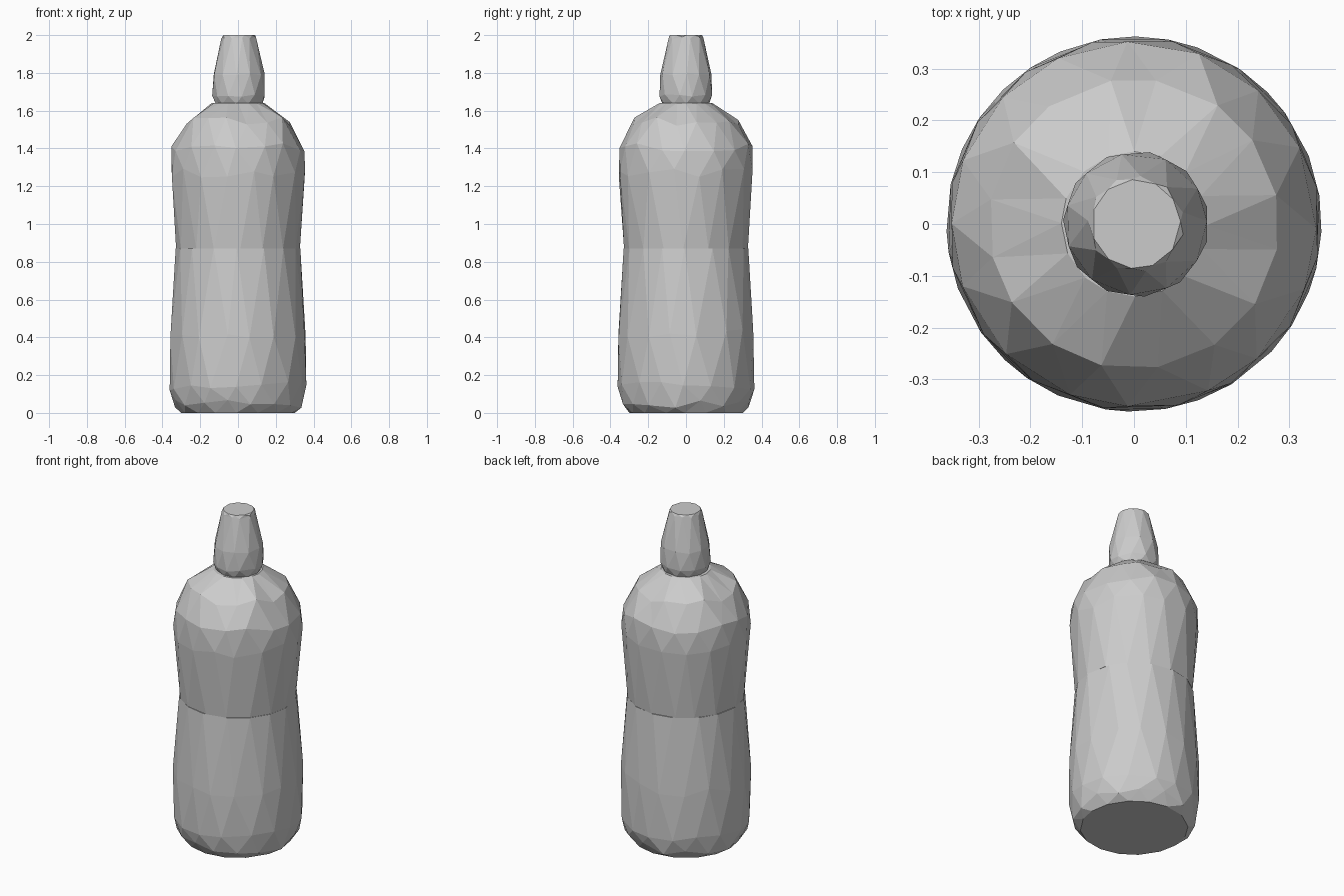
import bpy, bmesh, math, random

random.seed(4)
cube = bpy.data.objects.get("Cube")
if cube:
    bpy.data.objects.remove(cube)

grey = bpy.data.materials.new("plain grey")
grey.use_nodes = True
GREY = (0.6, 0.6, 0.6, 1)
grey.diffuse_color = GREY
grey.node_tree.nodes["Principled BSDF"].inputs["Base Color"].default_value = GREY


def faceted_lathe(name, profile, sides, wobble, centre=(0, 0)):
    """Stack of rings (radius, height, half-step twist) joined by flat triangles."""
    bm = bmesh.new()
    rings = []
    for i, (r, z, twist) in enumerate(profile):
        inner = 0 < i < len(profile) - 1
        ring = []
        for k in range(sides):
            a = math.tau * (k + twist / 2 + random.uniform(-0.12, 0.12)) / sides
            dz = random.uniform(-wobble, wobble) if inner else 0
            ring.append(bm.verts.new((centre[0] + r * math.cos(a),
                                      centre[1] + r * math.sin(a), z + dz)))
        rings.append(ring)
    for (lo, hi), (p, q) in zip(zip(rings, rings[1:]), zip(profile, profile[1:])):
        shift = 1 if p[2] > q[2] else 0
        for k in range(sides):
            n = (k + 1) % sides
            a, b = lo[k], lo[n]
            c, d = hi[(k + shift) % sides], hi[(n + shift) % sides]
            if shift:
                bm.faces.new((a, b, c))
                bm.faces.new((b, d, c))
            else:
                bm.faces.new((a, b, c))
                bm.faces.new((b, d, c))
    bm.faces.new(list(reversed(rings[0])))
    bm.faces.new(rings[-1])
    bmesh.ops.recalc_face_normals(bm, faces=bm.faces)
    mesh = bpy.data.meshes.new(name)
    bm.to_mesh(mesh)
    bm.free()
    mesh.materials.append(grey)
    obj = bpy.data.objects.new(name, mesh)
    bpy.context.collection.objects.link(obj)
    return obj


# Lower half of the bottle, with a chamfered foot
faceted_lathe("lower_body", [(0.30, 0, 0), (0.34, 0.05, 1), (0.362, 0.14, 0),
                             (0.362, 0.42, 1), (0.33, 0.87, 0)], 16, 0.025)

# Upper half, from the waist to the rounded shoulder
faceted_lathe("upper_body", [(0.328, 0.87, 0), (0.36, 1.27, 1), (0.352, 1.41, 0),
                             (0.28, 1.545, 1), (0.14, 1.64, 0)], 16, 0.025)

# Tapered cap with a flat top
faceted_lathe("cap", [(0.125, 1.635, 0), (0.141, 1.68, 1), (0.137, 1.79, 0),
                      (0.093, 1.985, 1), (0.086, 2.0, 0)], 11, 0.006, (0.004, 0))
